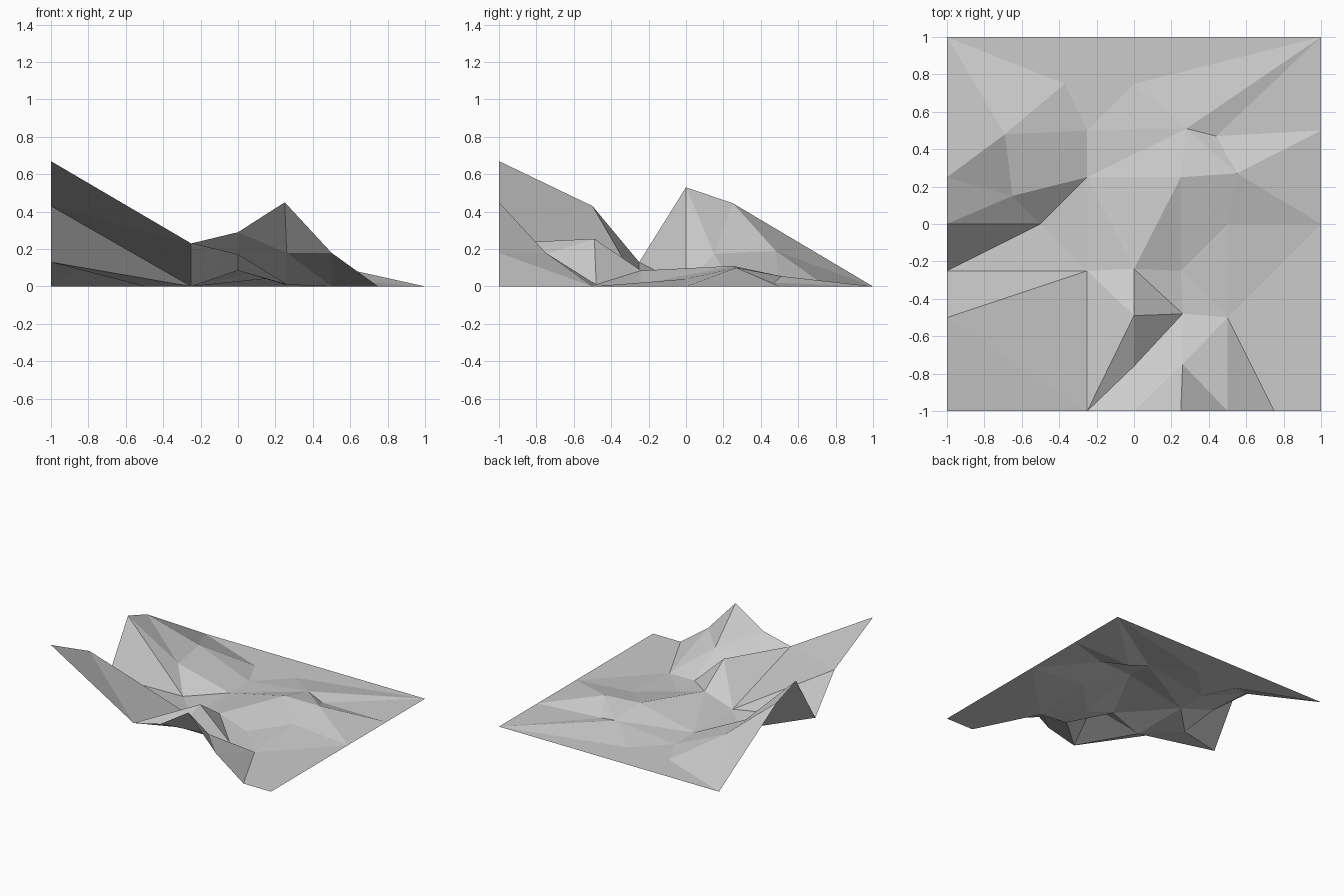
import bpy
from mathutils import Vector
from mathutils.geometry import delaunay_2d_cdt

cube = bpy.data.objects.get("Cube")
if cube:
    bpy.data.objects.remove(cube, do_unlink=True)

# Rim of the square tile, anticlockwise from the high front corner
rim = {
    "high_corner": (-1, -1, .67), "front_dip": (-.25, -1, .23),
    "front_slope": (0, -1, .29), "front_peak": (.25, -1, .45),
    "front_shoulder": (.5, -1, .18), "front_foot": (.75, -1, 0),
    "front_corner": (1, -1, 0), "east_mid": (1, 0, 0),
    "east_back": (1, .5, 0), "back_corner": (1, 1, 0),
    "far_corner": (-1, 1, 0), "west_shoulder": (-1, .25, .445),
    "west_peak": (-1, 0, .53), "west_notch": (-1, -.25, .13),
    "west_cliff": (-1, -.5, .43),
}

# Hilltops, saddles and hollows inside the rim
interior = {
    "back_hollow": (-.37, .75, 0), "back_floor": (0, .75, 0),
    "spur": (-.69, .48, .19), "back_valley": (-.25, .5, 0),
    "back_mound": (.28, .51, .055), "back_step": (.44, .47, .02),
    "west_spur": (-.65, .15, .175), "mid_valley": (-.25, .25, 0),
    "mid_mound": (.25, .25, .11), "east_mound": (.55, .27, .1),
    "west_hollow": (-.5, 0, 0), "east_rise": (.5, 0, .04),
    "saddle": (0, -.24, .085), "gully": (.25, -.25, .01),
    "basin": (-.25, -.25, 0), "ridge_top": (0, -.49, .255),
    "gully_foot": (.26, -.48, .01), "east_foot": (.5, -.5, 0),
    "fold": (0, -.76, .17), "front_pass": (.26, -.75, .18),
}

# Ridge and valley lines that the facets must follow
creases = [
    "west_cliff basin west_notch west_hollow basin front_dip west_cliff",
    "west_peak west_hollow west_spur west_peak",
    "west_hollow mid_valley west_spur west_shoulder spur west_spur",
    "west_spur back_valley spur back_hollow far_corner spur",
    "back_hollow back_valley mid_valley back_mound back_valley back_floor",
    "back_hollow back_floor back_mound back_corner back_floor far_corner",
    "back_mound back_step back_corner",
    "back_step east_back east_mound back_step",
    "back_mound east_mound mid_mound back_mound",
    "mid_valley mid_mound saddle mid_valley basin saddle",
    "mid_mound gully east_rise mid_mound",
    "east_rise east_mound east_mid east_rise east_foot east_mid",
    "saddle gully gully_foot saddle ridge_top gully_foot",
    "gully east_foot gully_foot front_pass east_foot",
    "basin ridge_top front_dip fold ridge_top",
    "fold gully_foot", "fold front_pass front_peak", "front_slope fold",
    "front_slope front_pass front_shoulder east_foot front_foot",
    "east_foot front_corner", "west_hollow basin mid_valley west_hollow",
]


def path_edges(names, order):
    return [(order.index(a), order.index(b)) for a, b in zip(names, names[1:])]


def build_terrain():
    points = {**rim, **interior}
    order = list(points)
    edges = set()
    for line in [list(rim) + ["high_corner"]] + [c.split() for c in creases]:
        edges.update(tuple(sorted(e)) for e in path_edges(line, order))
    flat = [Vector(points[n][:2]) for n in order]
    verts, _, faces, source, _, _ = delaunay_2d_cdt(flat, sorted(edges), [], 0, 1e-5)

    # Lift the flat facets to their heights
    lifted = []
    for co, src in zip(verts, source):
        z = points[order[src[0]]][2] if src else 0
        lifted.append((co.x, co.y, z))
    mesh = bpy.data.meshes.new("terrain")
    mesh.from_pydata(lifted, [], [tuple(f) for f in faces])
    mesh.update()
    terrain = bpy.data.objects.new("terrain", mesh)
    bpy.context.collection.objects.link(terrain)
    return terrain


def make_material(name, colour):
    mat = bpy.data.materials.new(name)
    mat.use_nodes = True
    mat.diffuse_color = colour
    mat.node_tree.nodes["Principled BSDF"].inputs["Base Color"].default_value = colour
    return mat


terrain = build_terrain()
terrain.data.materials.append(make_material("light grey", (.6, .6, .6, 1)))
